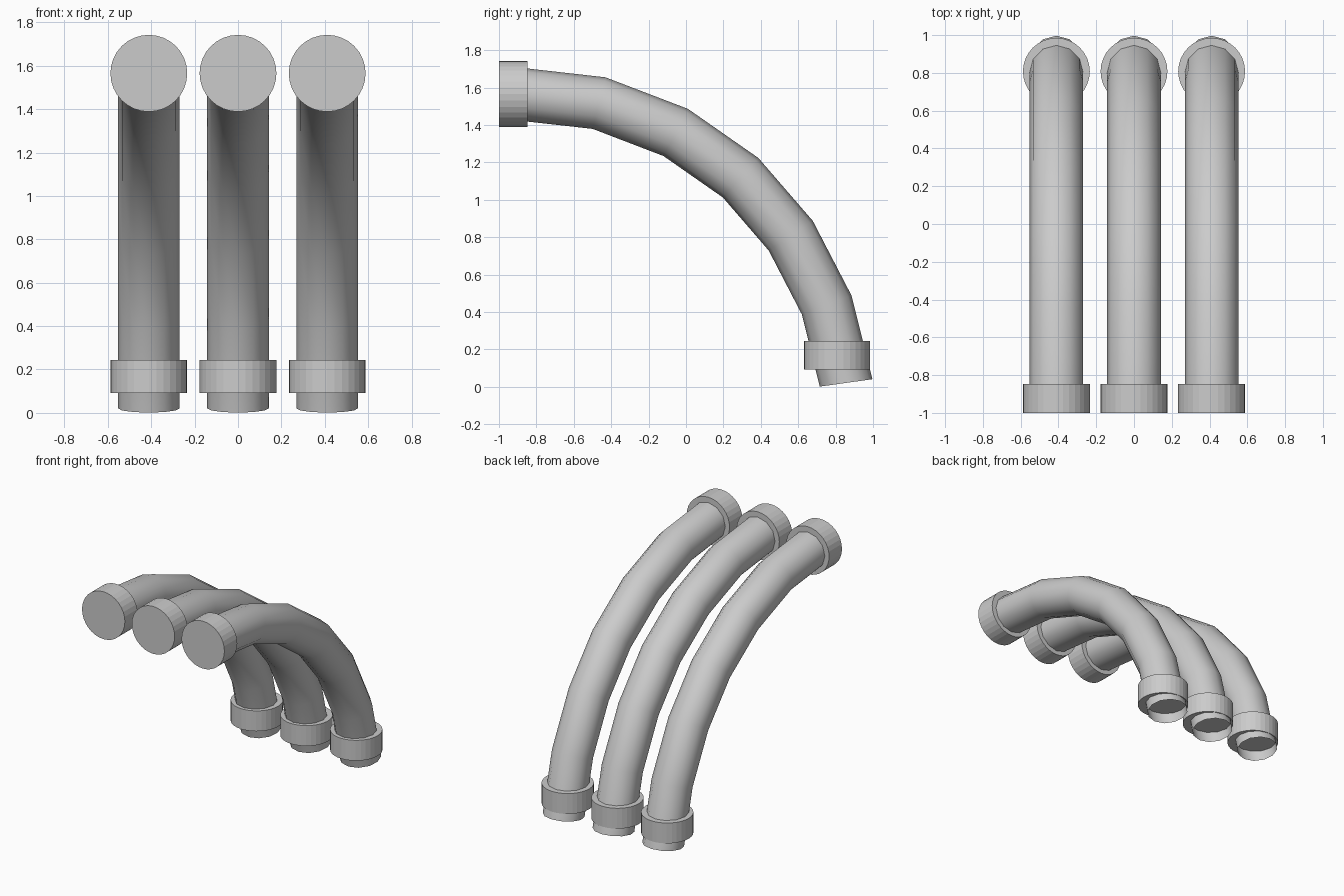
import bpy, bmesh, math
from mathutils import Vector

if "Cube" in bpy.data.objects:
    bpy.data.objects.remove(bpy.data.objects["Cube"])

# Pipe centre line: y, z, downward tilt in degrees
PATH = [(-0.91, 1.567, 0), (-0.465, 1.517, 14), (-0.055, 1.36, 27.5), (0.292, 1.118, 42),
        (0.56, 0.808, 56), (0.752, 0.438, 69), (0.856, 0.021, 82)]
SIDES, PIPE_R, COLLAR_R = 12, 0.142, 0.177


def make_pipe(name, x):
    bm = bmesh.new()
    rings = []
    for y, z, tilt in PATH:
        t = math.radians(tilt)
        up = Vector((0, math.sin(t), math.cos(t)))
        ring = []
        for i in range(SIDES):
            a = 2 * math.pi * i / SIDES
            ring.append(bm.verts.new(Vector((x, y, z)) + PIPE_R * (Vector((1, 0, 0)) * math.cos(a) + up * math.sin(a))))
        rings.append(ring)
    for r0, r1 in zip(rings, rings[1:]):
        for i in range(SIDES):
            j = (i + 1) % SIDES
            bm.faces.new((r0[i], r1[i], r1[j], r0[j])).smooth = True
    bmesh.ops.recalc_face_normals(bm, faces=bm.faces)
    mesh = bpy.data.meshes.new(name)
    bm.to_mesh(mesh)
    bm.free()
    bpy.context.collection.objects.link(bpy.data.objects.new(name, mesh))


def make_collar(name, loc, depth, rot_x=0):
    bpy.ops.mesh.primitive_cylinder_add(vertices=32, radius=COLLAR_R, depth=depth,
                                        location=loc, rotation=(rot_x, 0, 0))
    bpy.context.object.name = name


# Three identical open pipes, each with a front cap and a lower collar
for side, x in (("left", -0.411), ("middle", 0.0), ("right", 0.411)):
    make_pipe(side + "_pipe", x)
    make_collar(side + "_front_cap", (x, -0.924, 1.565), 0.152, math.pi / 2)
    make_collar(side + "_lower_collar", (x, 0.808, 0.168), 0.152)
